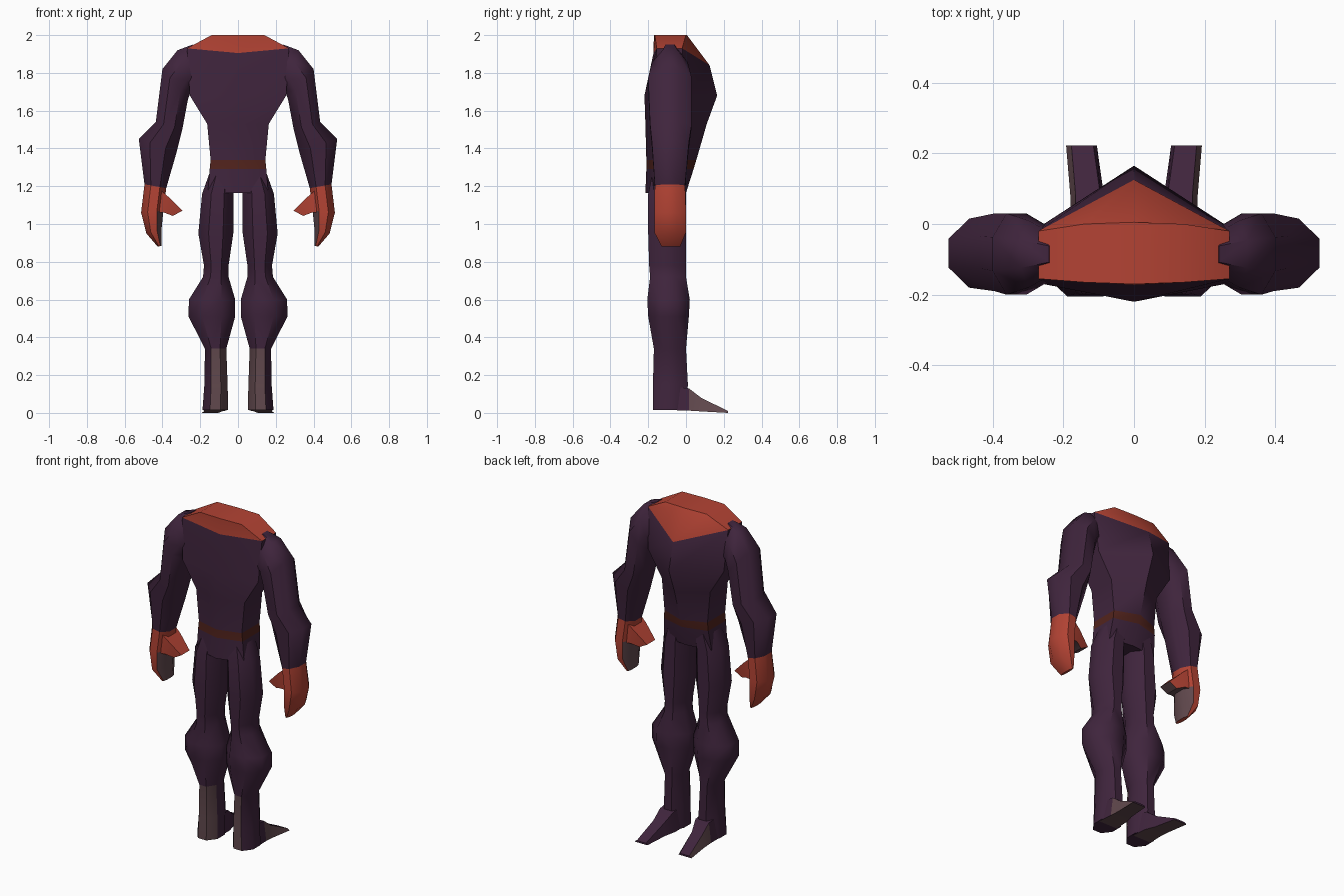
import bpy, bmesh, math
from mathutils import Vector

if "Cube" in bpy.data.objects:
    bpy.data.objects.remove(bpy.data.objects["Cube"])


def material(name, rgb):
    m = bpy.data.materials.new(name)
    m.diffuse_color = (*rgb, 1)
    m.use_nodes = True
    m.node_tree.nodes["Principled BSDF"].inputs["Base Color"].default_value = m.diffuse_color
    return m


MATS = [material("dark purple", (0.050, 0.018, 0.046)),
        material("orange red", (0.45, 0.056, 0.034)),
        material("belt brown", (0.085, 0.017, 0.012)),
        material("grey mauve", (0.12, 0.066, 0.075))]
PURPLE, ORANGE, BELT, GREY = range(4)


def loft(name, rings, rule, mirror=True, angle=45):
    """Skin a list of closed rings, cap the ends and colour faces by rule."""
    bm = bmesh.new()
    loops = [[bm.verts.new(p) for p in ring] for ring in rings]
    n = len(loops[0])
    for a, b in zip(loops, loops[1:]):
        for i in range(n):
            j = (i + 1) % n
            bm.faces.new((a[i], a[j], b[j], b[i]))
    bm.faces.new(loops[0])
    bm.faces.new(loops[-1])
    bmesh.ops.recalc_face_normals(bm, faces=bm.faces)
    bm.normal_update()
    for f in bm.faces:
        f.material_index = rule(f, f.calc_center_median(), f.normal)
    me = bpy.data.meshes.new(name)
    bm.to_mesh(me)
    bm.free()
    for m in MATS:
        me.materials.append(m)
    ob = bpy.data.objects.new(name, me)
    bpy.context.collection.objects.link(ob)
    bpy.ops.object.select_all(action='DESELECT')
    bpy.context.view_layer.objects.active = ob
    ob.select_set(True)
    bpy.ops.object.shade_smooth_by_angle(angle=math.radians(angle))
    if mirror:
        ob.modifiers.new("mirror", 'MIRROR').use_axis[0] = True
    return ob


def oct_ring(xi, zi, xo, zo, y0, y1):
    """Eight-sided ring between an inner and an outer point, y0 to y1 deep."""
    k = 1 / math.cos(math.pi / 8)
    c = Vector(((xi + xo) / 2, (y0 + y1) / 2, (zi + zo) / 2))
    u = Vector(((xo - xi) / 2, 0, (zo - zi) / 2)) * k
    v = Vector((0, (y1 - y0) / 2, 0)) * k
    return [c + u * math.cos(t) + v * math.sin(t)
            for t in (math.pi * (i + 0.5) / 4 for i in range(8))]


def torso_ring(z, w, yb, ybs, yfs, yc, zb=None, zf=None):
    """Six-sided ring with ridges down the middle of back and chest."""
    return [(0, yb, zb or z), (w, ybs, z), (w, yfs, z),
            (0, yc, zf or z), (-w, yfs, z), (-w, ybs, z)]


# torso, with belt band and collar
def torso_colour(f, c, n):
    if min(v.co.z for v in f.verts) > 1.8:
        return ORANGE
    return BELT if 1.29 < c.z < 1.34 else PURPLE


loft("torso", [torso_ring(*r) for r in (
    (1.165, .16, -.215, -.17, -.02, .0),
    (1.29, .15, -.21, -.17, .0, .04),
    (1.34, .145, -.21, -.17, .0, .055),
    (1.53, .163, -.215, -.17, .0, .11),
    (1.68, .255, -.22, -.17, .0, .165),
    (1.93, .27, -.172, -.155, -.02, .125, 1.905, 1.84),
    (2.0, .14, -.17, -.165, .0, .005))], torso_colour, mirror=False, angle=40)

# arms
loft("arm", [oct_ring(*r) for r in (
    (.19, 1.73, .24, 1.95, -.14, -.03),
    (.25, 1.70, .32, 1.92, -.18, .01),
    (.265, 1.66, .40, 1.82, -.20, .03),
    (.295, 1.50, .435, 1.54, -.19, .03),
    (.325, 1.38, .525, 1.45, -.18, .015),
    (.38, 1.19, .495, 1.21, -.165, -.005))], lambda f, c, n: PURPLE)

# mitten hands with a grey palm
loft("hand", [oct_ring(*r) for r in (
    (.38, 1.19, .495, 1.21, -.165, -.005),
    (.395, 1.07, .513, 1.06, -.168, .0),
    (.405, .97, .485, .95, -.168, .0),
    (.405, .885, .425, .88, -.13, -.03))],
    lambda f, c, n: GREY if n.x < -.3 and c.z < 1.07 else ORANGE)


# thumbs
def thumb_ring(xa, za, xb, zb, y0, y1):
    return [(xa, y0, za), (xb, y0, zb), (xb, y1, zb), (xa, y1, za)]


loft("thumb", [thumb_ring(.41, 1.18, .42, 1.06, -.15, -.02),
               thumb_ring(.37, 1.145, .39, 1.06, -.145, -.025),
               thumb_ring(.295, 1.07, .345, 1.043, -.125, -.045)],
     lambda f, c, n: GREY if n.z < -.75 else ORANGE)

# legs, with a grey panel down the lower part
loft("leg", [oct_ring(xi, z, xo, z, y0, y1) for z, xi, xo, y0, y1 in (
    (1.30, .02, .140, -.17, .0),
    (1.16, .025, .19, -.20, .0),
    (.95, .025, .21, -.20, .0),
    (.78, .05, .18, -.195, .0),
    (.72, .05, .185, -.19, .0),
    (.60, .015, .26, -.205, .02),
    (.51, .015, .262, -.20, .015),
    (.34, .062, .175, -.17, .0),
    (.15, .055, .178, -.175, .01),
    (.015, .052, .188, -.175, .0))],
    lambda f, c, n: GREY if c.z < .33 and n.y < -.5 and n.x < .3 else PURPLE)


# feet, with a grey sole and outer toe
def foot_ring(y, x0, x1, z0, z1):
    return [(x0, y, z0), (x1, y, z0), (x1 - .015, y, z1), (x0 + .01, y, z1)]


loft("foot", [foot_ring(*r) for r in (
    (-.08, .06, .185, .015, .14),
    (.015, .065, .18, .012, .13),
    (.08, .085, .18, .008, .08),
    (.222, .105, .192, .0, .01))],
    lambda f, c, n: GREY if n.z < -.5 or (n.x > .5 and c.y > .02) else PURPLE)
